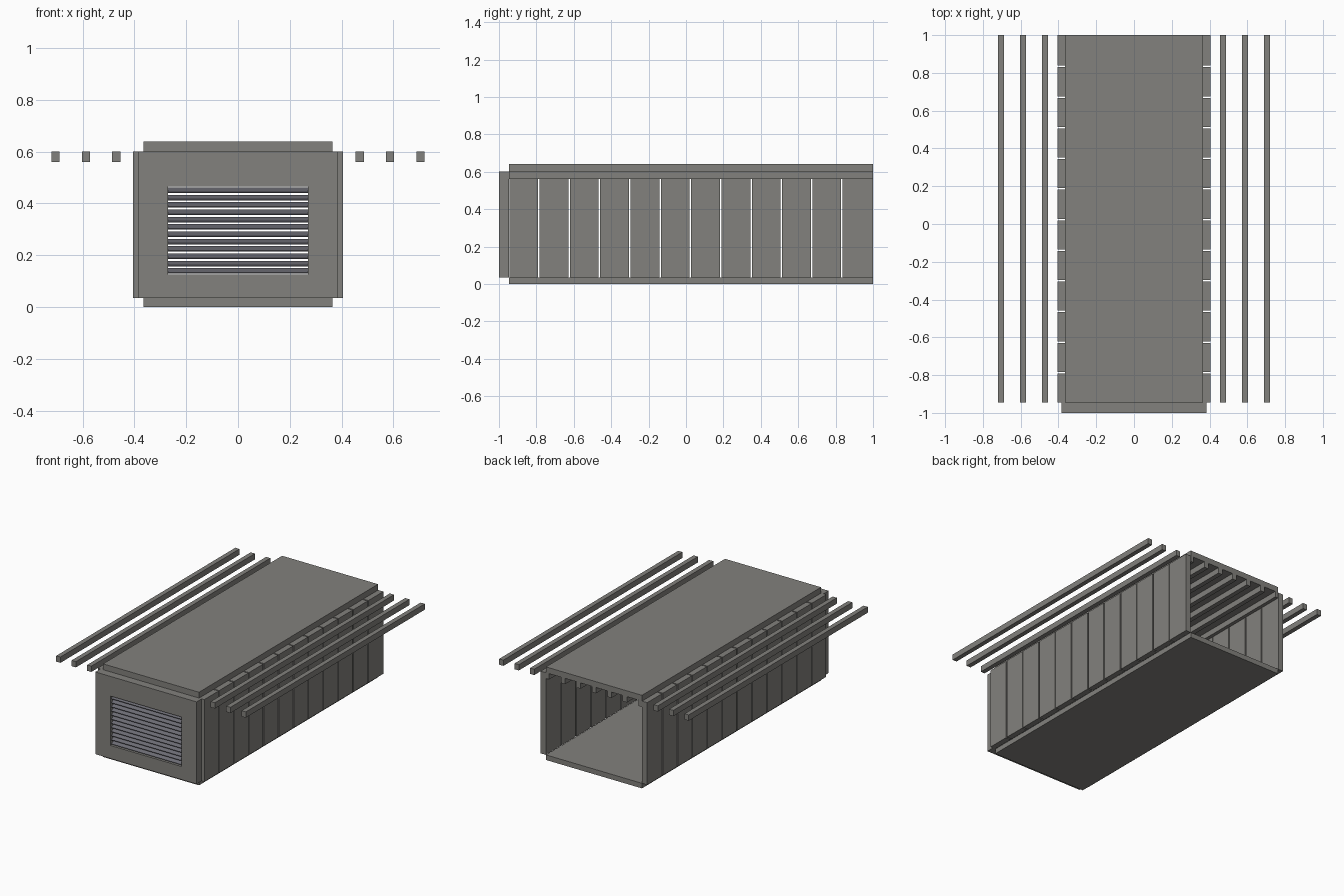
import bpy
import math

if "Cube" in bpy.data.objects:
    bpy.data.objects.remove(bpy.data.objects["Cube"])


def material(name, rgb):
    m = bpy.data.materials.new(name)
    m.diffuse_color = (*rgb, 1.0)
    m.use_nodes = True
    m.node_tree.nodes["Principled BSDF"].inputs["Base Color"].default_value = m.diffuse_color
    return m


GREY = material("warm_grey", (0.225, 0.22, 0.205))
SLATE = material("slate_grey", (0.15, 0.15, 0.175))


def box(name, x, y, z, mat=GREY, tilt=0.0):
    """Box from (min, max) ranges, optionally tilted about x."""
    ranges = (x, y, z)
    bpy.ops.mesh.primitive_cube_add(size=1, location=[(a + b) / 2 for a, b in ranges])
    ob = bpy.context.object
    ob.name = name
    ob.scale = [b - a for a, b in ranges]
    ob.rotation_euler.x = tilt
    ob.data.materials.append(mat)
    return ob


FRONT, WALL_Y, BACK = -1.0, -0.945, 1.0
FLOOR_Z, BEAM_Z, WALL_Z, ROOF_Z = 0.035, 0.56, 0.60, 0.64

# Floor and roof slabs
box("floor", (-0.365, 0.365), (WALL_Y, BACK), (0, FLOOR_Z))
box("roof", (-0.365, 0.365), (WALL_Y, BACK), (WALL_Z, ROOF_Z))

# Long roof beams: inside under the roof and beyond both walls
for k in range(-6, 7):
    c = 0.1175 * k
    half = 0.012 if abs(k) == 3 else 0.016
    box("roof_beam", (c - half, c + half), (WALL_Y, BACK), (BEAM_Z, WALL_Z))

# Side walls: twelve panels with narrow gaps
pitch = (BACK - WALL_Y) / 12
for side in (-1, 1):
    xs = sorted((side * 0.366, side * 0.405))
    for i in range(12):
        y0 = WALL_Y + i * pitch
        gap = 0.008 if i < 11 else 0.0
        box("wall_panel", xs, (y0, y0 + pitch - gap), (FLOOR_Z, WALL_Z))

# Front frame: two posts and two rails
for side in (-1, 1):
    xs = sorted((side * 0.27, side * 0.385))
    box("front_post", xs, (FRONT, WALL_Y), (FLOOR_Z, WALL_Z))
box("front_top_rail", (-0.27, 0.27), (FRONT, WALL_Y), (0.465, WALL_Z))
box("front_bottom_rail", (-0.27, 0.27), (FRONT, WALL_Y), (FLOOR_Z, 0.125))

# Tilted louvre slats in the front opening
count = 12
step = (0.465 - 0.125) / count
for i in range(count):
    z = 0.125 + step * (i + 0.5)
    box("louvre_slat", (-0.27, 0.27), (-0.992, -0.952), (z - 0.0025, z + 0.0025),
        SLATE, math.radians(24))
